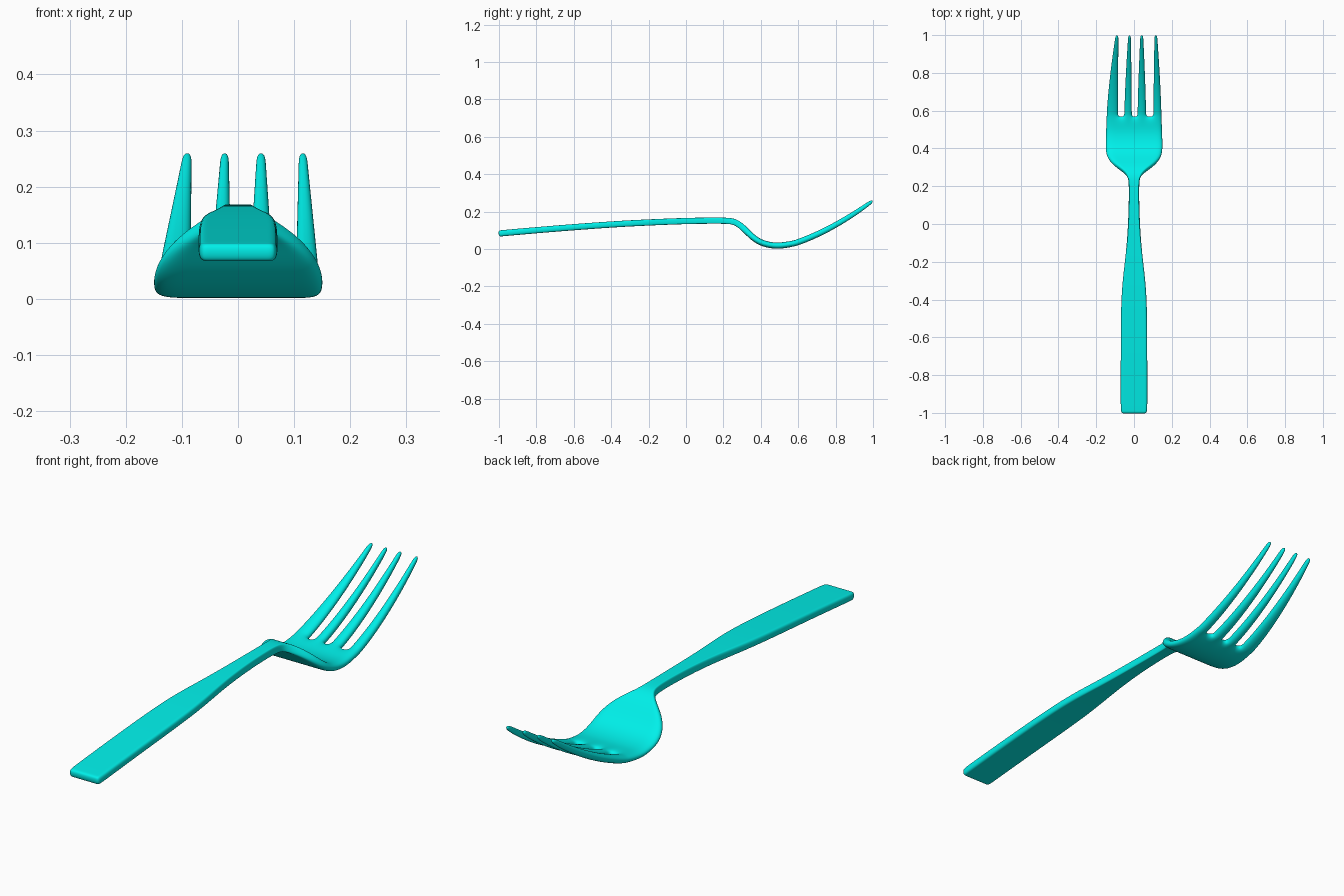
import bpy, bmesh
from math import hypot

if "Cube" in bpy.data.objects:
    bpy.data.objects.remove(bpy.data.objects["Cube"])

# Body stations along the fork: y, centre z, half width
BODY = [(-1.003, .082, .066), (-.985, .084, .071), (-.93, .089, .071), (-.7, .109, .071),
        (-.42, .130, .070), (-.28, .138, .059), (-.15, .144, .042), (0, .150, .031),
        (.15, .152, .027), (.22, .151, .028), (.255, .147, .034), (.285, .131, .068),
        (.315, .104, .112), (.35, .068, .143), (.39, .038, .153), (.44, .021, .152),
        (.5, .0155, .150), (.57, .028, .147)]
# Tine stations: y, centre z, thickness
TINES = [(.59, .033, .035), (.65, .055, .035), (.73, .091, .034), (.82, .139, .032),
         (.91, .195, .028), (.97, .237, .024), (1.0, .259, .017)]
# Eight columns across: handle (fractions), tine roots and tine tips
HANDLE = [-1, -.75, -.4, -.12, .12, .4, .75, 1]
ROOT = [-.147, -.082, -.053, -.010, .017, .066, .101, .147]
TIP = [-.098, -.082, -.031, -.016, .033, .049, .108, .123]


def lerp(a, b, t):
    return a + (b - a) * t


rows = []
for y, z, w in BODY:
    k = min(max((y - .2) / .2, 0), 1)
    rows.append((y, z, .033, [lerp(h * w, r * w / .147, k) for h, r in zip(HANDLE, ROOT)]))
for y, z, t in TINES:
    s = ((y - .57) / .43) ** 1.4
    rows.append((y, z, t, [lerp(r, p, s) for r, p in zip(ROOT, TIP)]))

# Two skins offset either side of the curved centre line
bm = bmesh.new()
skins = ([], [])
for i, (y, z, t, xs) in enumerate(rows):
    a, b = rows[max(i - 1, 0)], rows[min(i + 1, len(rows) - 1)]
    dy, dz = b[0] - a[0], b[1] - a[1]
    n = hypot(dy, dz)
    for side, skin in zip((.5, -.5), skins):
        skin.append([bm.verts.new((x, y - dz / n * t * side, z + dy / n * t * side)) for x in xs])

# Fill all strips along the body, only alternate strips along the tines
top, bottom = skins
cells = [(i, j) for i in range(len(rows) - 1) for j in range(7)
         if i < len(BODY) - 1 or j % 2 == 0]
edges = {}
for i, j in cells:
    loop = [(i, j), (i, j + 1), (i + 1, j + 1), (i + 1, j)]
    bm.faces.new([top[r][c] for r, c in loop])
    bm.faces.new([bottom[r][c] for r, c in reversed(loop)])
    for p, q in zip(loop, loop[1:] + loop[:1]):
        edges.setdefault(frozenset((p, q)), []).append((p, q))

# Side walls round the outline and between the tines
for uses in edges.values():
    if len(uses) == 1:
        (a, b), (c, d) = uses[0]
        bm.faces.new([top[c][d], top[a][b], bottom[a][b], bottom[c][d]])
bmesh.ops.delete(bm, geom=[v for v in bm.verts if not v.link_faces], context='VERTS')
bmesh.ops.recalc_face_normals(bm, faces=bm.faces)
for f in bm.faces:
    f.smooth = True

mesh = bpy.data.meshes.new("fork")
bm.to_mesh(mesh)
bm.free()
fork = bpy.data.objects.new("fork", mesh)
bpy.context.collection.objects.link(fork)

# Smooth rounded metal surface
sub = fork.modifiers.new("smooth", 'SUBSURF')
sub.levels = sub.render_levels = 3

mat = bpy.data.materials.new("turquoise")
mat.diffuse_color = (0, .87, .82, 1)
mat.use_nodes = True
mat.node_tree.nodes["Principled BSDF"].inputs["Base Color"].default_value = mat.diffuse_color
mesh.materials.append(mat)
